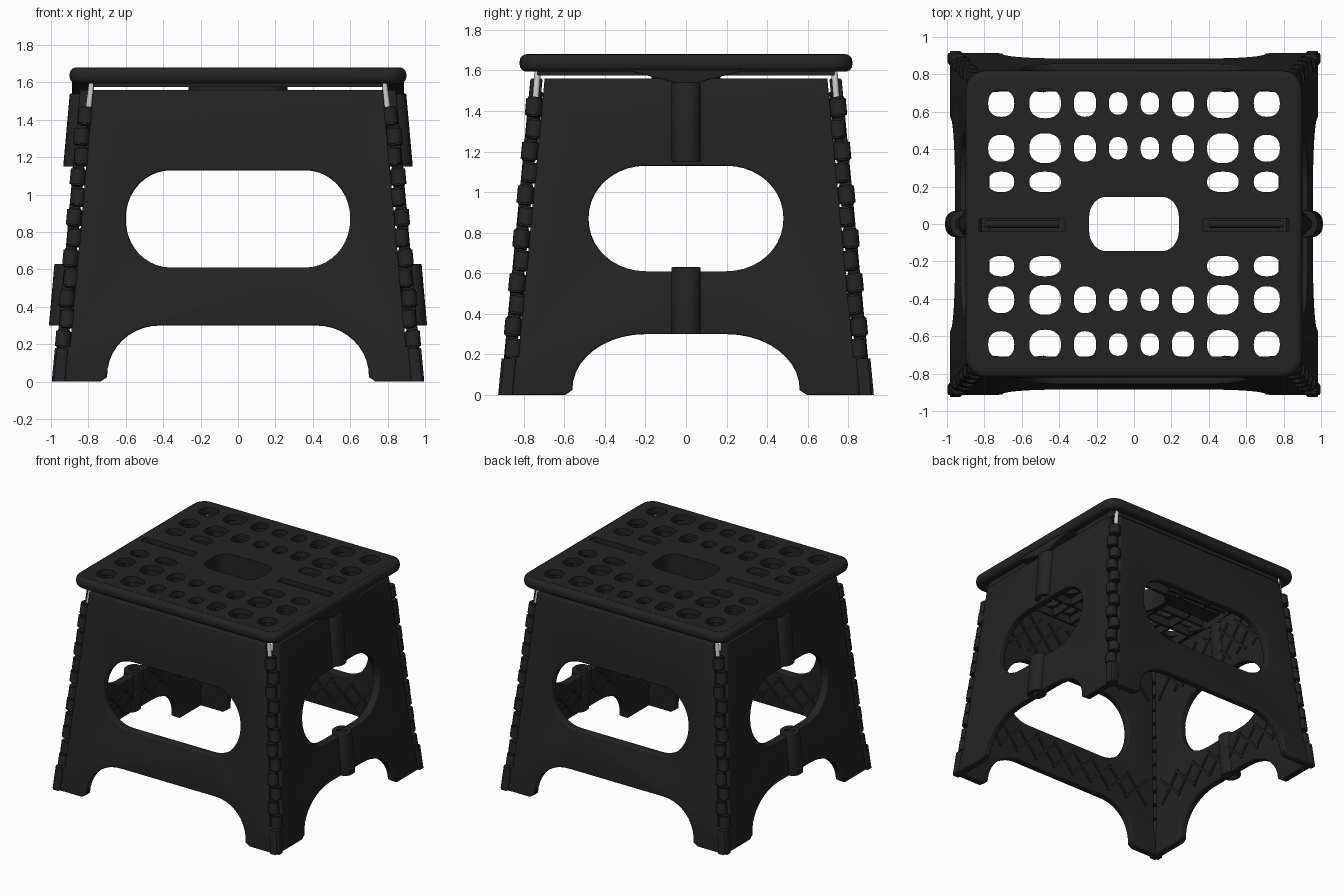
import bpy, bmesh, math
from math import cos, sin, pi
from mathutils import Matrix, Vector

cube = bpy.data.objects.get("Cube")
if cube:
    bpy.data.objects.remove(cube, do_unlink=True)


def material(name, rgb, rough):
    m = bpy.data.materials.new(name)
    m.use_nodes = True
    m.diffuse_color = (*rgb, 1)
    node = m.node_tree.nodes["Principled BSDF"]
    node.inputs["Base Color"].default_value = (*rgb, 1)
    node.inputs["Roughness"].default_value = rough
    return m


BLACK = material("black plastic", (0.017, 0.017, 0.017), 0.6)
GREY = material("light grey pin", (0.6, 0.6, 0.6), 0.5)
parts = []


def finish(name, bm, mat=BLACK):
    bmesh.ops.remove_doubles(bm, verts=bm.verts, dist=0.0002)
    bmesh.ops.recalc_face_normals(bm, faces=bm.faces)
    me = bpy.data.meshes.new(name)
    bm.to_mesh(me)
    bm.free()
    me.materials.append(mat)
    ob = bpy.data.objects.new(name, me)
    bpy.context.collection.objects.link(ob)
    parts.append(ob)
    return ob


def frame(origin, u, v, w):
    m = Matrix((u, v, w)).transposed().to_4x4()
    m.translation = origin
    return m


def flat(name, loops, half, bevel=0.0, matrix=Matrix()):
    """Extrude a filled 2D outline with holes, then place it with a matrix."""
    cu = bpy.data.curves.new(name, "CURVE")
    cu.dimensions = "2D"
    cu.fill_mode = "BOTH"
    cu.extrude, cu.bevel_depth, cu.bevel_resolution = half, bevel, 3
    for pts in loops:
        sp = cu.splines.new("POLY")
        sp.points.add(len(pts) - 1)
        for p, (x, y) in zip(sp.points, pts):
            p.co = (x, y, 0, 1)
        sp.use_cyclic_u = True
    tmp = bpy.data.objects.new(name, cu)
    bpy.context.collection.objects.link(tmp)
    bpy.context.view_layer.update()
    dg = bpy.context.evaluated_depsgraph_get()
    me = bpy.data.meshes.new_from_object(tmp.evaluated_get(dg))
    bm = bmesh.new()
    bm.from_mesh(me)
    bm.transform(matrix)
    bpy.data.objects.remove(tmp, do_unlink=True)
    bpy.data.curves.remove(cu)
    bpy.data.meshes.remove(me)
    return finish(name, bm)


def rrect(cx, cy, hx, hy, rx, ry, n=10):
    pts = []
    for q, (sx, sy) in enumerate(((1, 1), (-1, 1), (-1, -1), (1, -1))):
        for i in range(n + 1):
            a = (q + i / n) * pi / 2
            pts.append((cx + sx * (hx - rx) + rx * cos(a), cy + sy * (hy - ry) + ry * sin(a)))
    return pts


def blob(cx, cy, rx, ry, n=24):
    """Slightly squared oval."""
    f = lambda c: math.copysign(abs(c) ** 0.85, c)
    return [(cx + rx * f(cos(2 * pi * i / n)), cy + ry * f(sin(2 * pi * i / n))) for i in range(n)]


def box(bm, x0, x1, y0, y1, z0, z1):
    m = Matrix.Translation(((x0 + x1) / 2, (y0 + y1) / 2, (z0 + z1) / 2))
    bmesh.ops.create_cube(bm, size=1, matrix=m @ Matrix.Diagonal((x1 - x0, y1 - y0, z1 - z0, 1)))


def rod(bm, a, b, r, seg=16):
    a, b = Vector(a), Vector(b)
    rot = (b - a).to_track_quat("Z", "Y").to_matrix().to_4x4()
    bmesh.ops.create_cone(bm, cap_ends=True, segments=seg, radius1=r, radius2=r,
                          depth=(b - a).length, matrix=Matrix.Translation((a + b) / 2) @ rot)


# Corner lines of the tapered body
XB, XS, YB, YS = 0.955, 0.09, 0.885, 0.095


def corner(sx, sy, z):
    return Vector((sx * (XB - XS * z), sy * (YB - YS * z), z))


def leg_panel(name, m, base, slope, arch, foot, hole):
    edge = lambda z: base - slope * z - 0.05
    half = [(arch + (foot - arch) * sin(t * pi / 20), 0.03 + 0.28 * cos(t * pi / 20)) for t in range(11)]
    half += [(foot + 0.03, 0.01), (base + 0.03, 0.01), (base + 0.015, 0.17),
             (edge(0.18), 0.18), (edge(1.55), 1.55)]
    outline = half + [(-u, v) for u, v in reversed(half)]
    flat(name, [outline, hole], 0.02, 0.01, m)
    # Raised diamond ribs on the inner face
    bm = bmesh.new()
    for lo, hi in ((0.35, 0.57), (1.19, 1.5)):
        reach = edge(hi) - 0.15
        count = int(reach * 2 / 0.16)
        for i in range(count + 1):
            u = -reach + 2 * reach * i / count
            for tilt in (-1, 1):
                bmesh.ops.create_cube(bm, size=1, matrix=m @ Matrix.Translation((u, (lo + hi) / 2, -0.032))
                                      @ Matrix.Rotation(tilt * pi / 4, 4, "Z")
                                      @ Matrix.Diagonal((0.018, (hi - lo) * 1.3, 0.014, 1)))
    finish(name + "_inner_ribs", bm)


for s, front_name, side_name in ((-1, "front", "right"), (1, "back", "left")):
    # Front and back panels
    m = frame((0, s * YB, 0), (1, 0, 0), (0, -s * YS, 1), (0, s, 0))
    leg_panel(front_name + "_panel", m, XB, XS, 0.42, 0.71, rrect(0, 0.87, 0.61, 0.27, 0.25, 0.265))
    # Folding side panels
    m = frame((s * XB, 0, 0), (0, 1, 0), (-s * XS, 0, 1), (s, 0, 0))
    leg_panel(side_name + "_panel", m, YB, YS, 0.2, 0.57, rrect(0, 0.87, 0.49, 0.27, 0.29, 0.265))
    # Hollow fold hinges in the middle of each side panel
    for tag, z0, z1 in (("upper", 1.15, 1.54), ("lower", 0.3, 0.63)):
        z = (z0 + z1) / 2
        m = frame((s * (XB + 0.015 - XS * z), 0, z), (1, 0, 0), (0, 1, 0), (-s * XS, 0, 1))
        flat(f"{side_name}_{tag}_fold_hinge", [blob(0, 0, 0.062, 0.066), blob(0, 0, 0.042, 0.042)],
             (z1 - z0) / 2 - 0.006, 0.006, m)
    # Sagging lug under the seat at the fold line
    lug = [(-0.28, 1.605), (-0.12, 1.565), (-0.05, 1.545), (0.05, 1.545), (0.12, 1.565), (0.28, 1.605),
           (0.28, 1.64), (-0.28, 1.64)]
    flat(side_name + "_seat_lug", [lug], 0.05, 0.008, frame((s * 0.83, 0, 0), (0, 1, 0), (0, 0, 1), (1, 0, 0)))

# Corner hinge knuckles and pins
KNUCKLES = 12
for sx, sy, tag in ((-1, -1, "front_right"), (1, -1, "front_left"), (-1, 1, "back_right"), (1, 1, "back_left")):
    bm = bmesh.new()
    step = 1.3 / KNUCKLES
    for i in range(KNUCKLES):
        z0 = 0.18 + i * step
        z1 = z0 + step - 0.012
        # knuckles lean alternately to the front and side panels
        lean = Vector((-sx * 0.014, 0, 0)) if i % 2 else Vector((0, -sy * 0.014, 0))
        rod(bm, corner(sx, sy, z0) + lean, corner(sx, sy, z1) + lean, 0.041)
    bmesh.ops.bevel(bm, geom=[e for e in bm.edges if abs(e.verts[0].co.z - e.verts[1].co.z) < 0.02],
                    offset=0.008, segments=2, affect="EDGES")
    finish(tag + "_corner_hinge", bm)
    bm = bmesh.new()
    rod(bm, (sx * 0.805, sy * 0.745, 1.42), (sx * 0.78, sy * 0.73, 1.61), 0.016)
    finish(tag + "_hinge_pin", bm, GREY)

# Seat rim and perforated deck
RIM = (0.865, 0.785, 0.07, 0.07)
flat("seat_rim", [rrect(0, 0, *RIM), rrect(0, 0, 0.85, 0.77, 0.055, 0.055)], 0.008, 0.035,
     Matrix.Translation((0, 0, 1.637)))
grip = rrect(0, 0, 0.24, 0.145, 0.09, 0.11)
loops = [rrect(0, 0, *RIM), grip]
columns = ((0.71, 0.07, 0.072), (0.475, 0.085, 0.08), (0.262, 0.06, 0.072), (0.085, 0.05, 0.06))
for sx in (-1, 1):
    for sy in (-1, 1):
        for x, rx, ry in columns:
            loops += [blob(sx * x, sy * y, rx, ry) for y in (0.645, 0.405)]
        loops += [blob(sx * x, sy * 0.225, rx, 0.055) for x, rx, ry in columns[:2]]
    loops.append(rrect(sx * 0.6, -0.005, 0.23, 0.035, 0.01, 0.01, 3))
flat("seat_deck", loops, 0.0225, 0, Matrix.Translation((0, 0, 1.6585)))

# Grip tunnel
flat("grip_tunnel", [rrect(0, 0, 0.265, 0.17, 0.1, 0.12), grip], 0.075, 0, Matrix.Translation((0, 0, 1.575)))

# Stiffening ribs and hinge slot floors under the deck
bm = bmesh.new()
for sy in (-1, 1):
    for y in (0.525, 0.3, 0.735):
        box(bm, -0.79, 0.79, sy * y - 0.01, sy * y + 0.01, 1.575, 1.64)
    for x in (0, 0.17, 0.36, 0.6, 0.79):
        near = 0.16 if x < 0.2 else 0.07
        for sx in ((-1, 1) if x else (1,)):
            box(bm, sx * x - 0.01, sx * x + 0.01, min(sy * near, sy * 0.735), max(sy * near, sy * 0.735), 1.575, 1.64)
    for sx in (-1, 1):
        box(bm, min(sx * 0.25, sx * 0.79), max(sx * 0.25, sx * 0.79), sy * 0.13 - 0.01, sy * 0.13 + 0.01, 1.575, 1.64)
for sx in (-1, 1):
    box(bm, min(sx * 0.26, sx * 0.84), max(sx * 0.26, sx * 0.84), -0.07, 0.07, 1.59, 1.61)
finish("seat_underside_ribs", bm)

# Fold hinge rods inside the deck slots
for sx, tag in ((-1, "right"), (1, "left")):
    bm = bmesh.new()
    rod(bm, (sx * 0.4, 0, 1.635), (sx * 0.8, 0, 1.635), 0.022)
    finish(tag + "_seat_hinge_rod", bm)

bpy.ops.object.select_all(action="DESELECT")
for ob in parts:
    ob.select_set(True)
bpy.context.view_layer.objects.active = parts[0]
bpy.ops.object.shade_smooth_by_angle(angle=math.radians(35))
